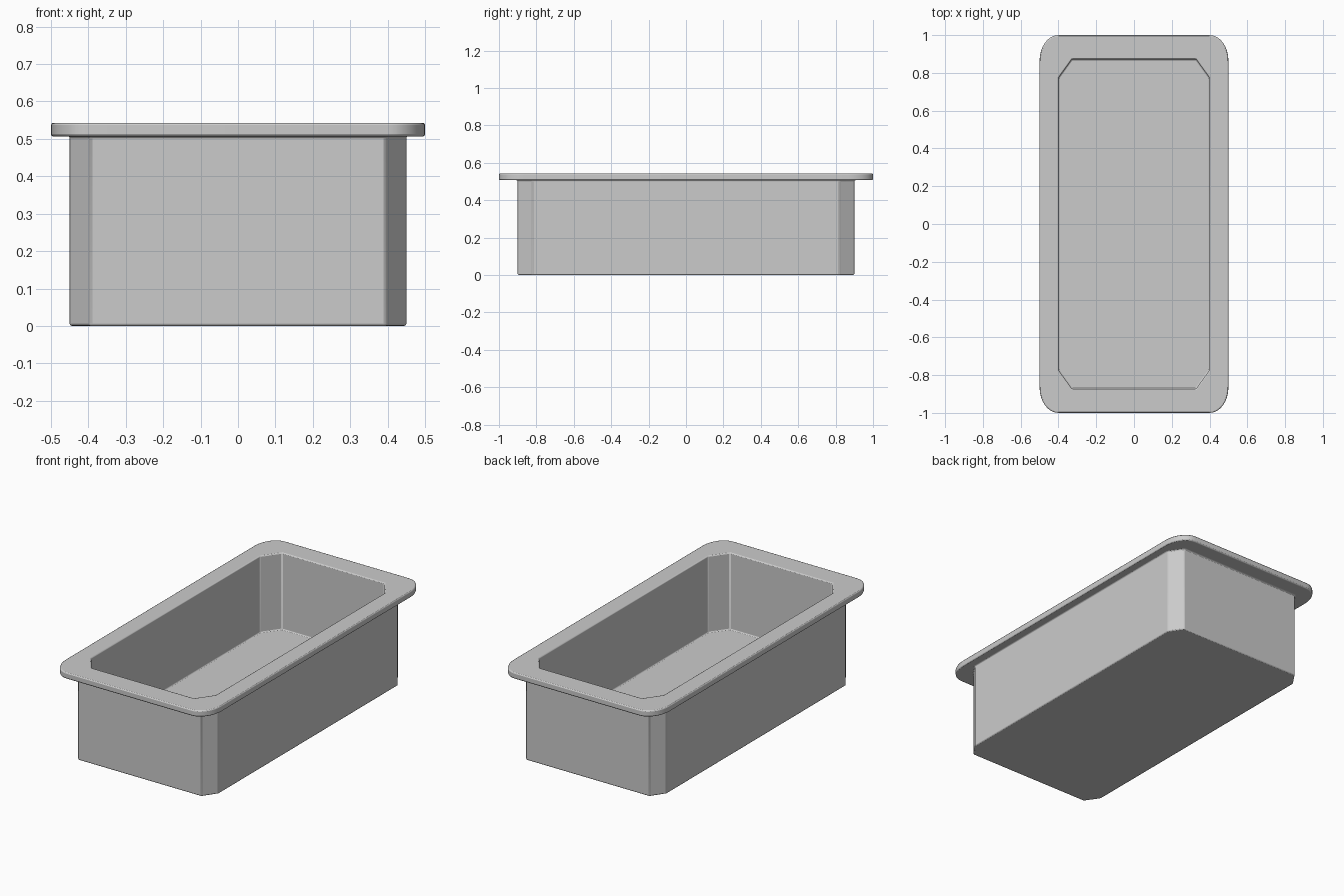
import bpy, bmesh
from math import cos, sin, pi

if "Cube" in bpy.data.objects:
    bpy.data.objects.remove(bpy.data.objects["Cube"])

SEG = 8  # segments per corner


def outline(hx, hy, cx, cy, rounded):
    """Rectangle outline with rounded or chamfered corners, counter-clockwise."""
    quarter = []
    for i in range(SEG + 1):
        t = i / SEG
        if rounded:
            u, v = cos(t * pi / 2), sin(t * pi / 2)
        else:
            u, v = 1 - t, t
        quarter.append((hx - cx + cx * u, hy - cy + cy * v))
    mirrored = quarter[::-1]
    return (quarter
            + [(-x, y) for x, y in mirrored]
            + [(-x, -y) for x, y in quarter]
            + [(x, -y) for x, y in mirrored])


# Cross-section outlines
wall = outline(0.45, 0.90, 0.055, 0.08, False)
rim = outline(0.50, 1.00, 0.10, 0.135, True)
basin = outline(0.40, 0.873, 0.072, 0.10, False)

# Skin runs up the outer wall, around the rim, and down into the basin
levels = [(wall, 0.003), (wall, 0.507), (rim, 0.507),
          (rim, 0.543), (basin, 0.543), (basin, 0.098)]

bm = bmesh.new()
loops = [[bm.verts.new((x, y, z)) for x, y in pts] for pts, z in levels]
n = len(wall)
for a, b in zip(loops, loops[1:]):
    for i in range(n):
        j = (i + 1) % n
        bm.faces.new((a[i], a[j], b[j], b[i]))
bm.faces.new(loops[0][::-1])  # underside
bm.faces.new(loops[-1])       # basin floor
bmesh.ops.translate(bm, verts=bm.verts, vec=(0, 0, -0.003 + 0.003 * 0.999))
for v in loops[0]:
    v.co.z = 0.0
bmesh.ops.recalc_face_normals(bm, faces=bm.faces)

mesh = bpy.data.meshes.new("rimmed_tub")
bm.to_mesh(mesh)
bm.free()
tub = bpy.data.objects.new("rimmed_tub", mesh)
bpy.context.collection.objects.link(tub)

# Softened edges
bevel = tub.modifiers.new("soft_edges", 'BEVEL')
bevel.width = 0.006
bevel.segments = 2
bevel.limit_method = 'ANGLE'
bevel.angle_limit = 0.44

bpy.context.view_layer.objects.active = tub
tub.select_set(True)
bpy.ops.object.shade_smooth_by_angle(angle=0.5)
